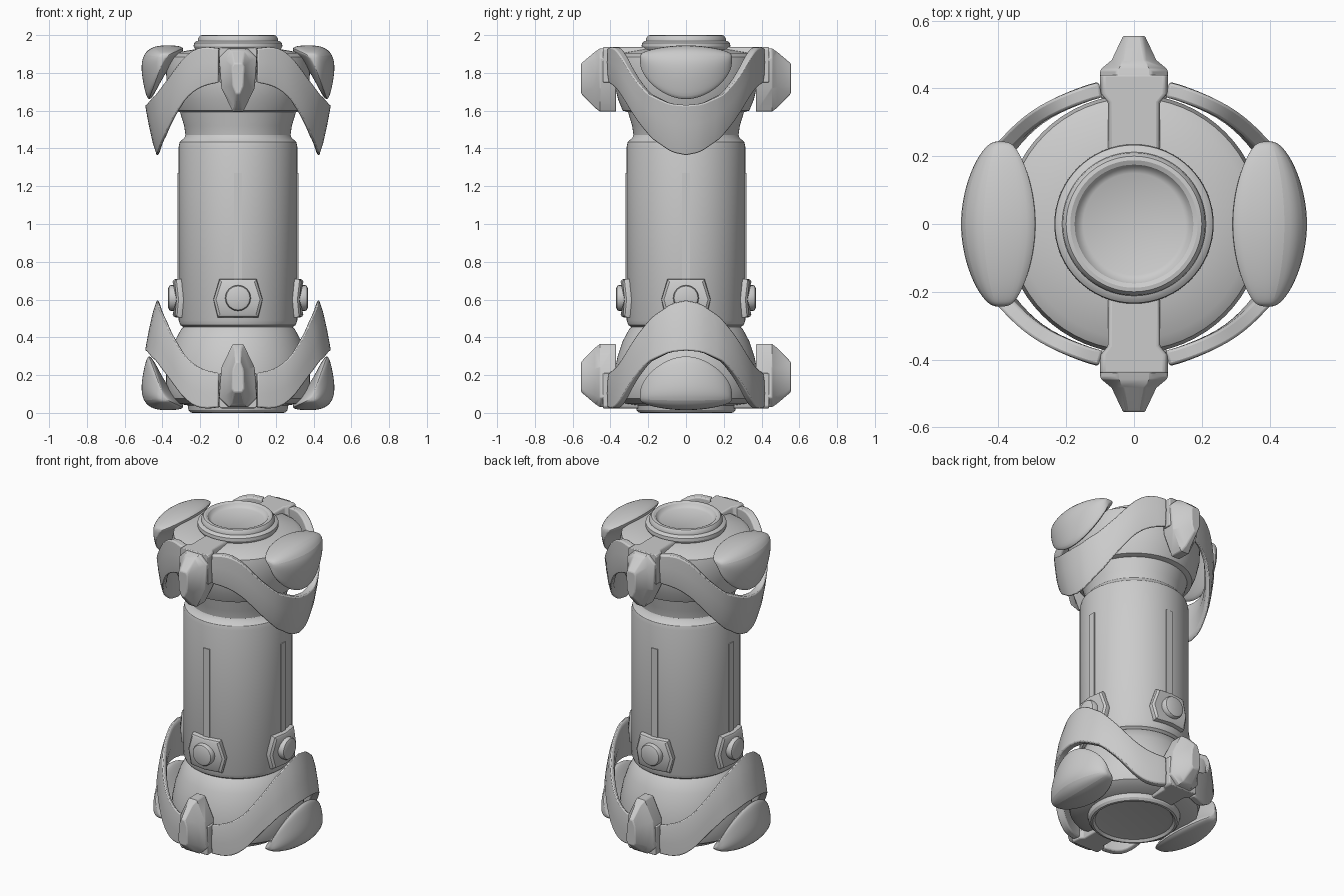
import bpy, bmesh
from math import sin, cos, pi, radians
from mathutils import Matrix, Vector

if "Cube" in bpy.data.objects:
    bpy.data.objects.remove(bpy.data.objects["Cube"])

MID = 0.98  # the end armour is mirrored about this height


def finish(name, bm, bevel=0, subsurf=0, angle=35):
    bmesh.ops.recalc_face_normals(bm, faces=bm.faces)
    me = bpy.data.meshes.new(name)
    bm.to_mesh(me)
    bm.free()
    ob = bpy.data.objects.new(name, me)
    bpy.context.collection.objects.link(ob)
    bpy.ops.object.select_all(action='DESELECT')
    ob.select_set(True)
    bpy.context.view_layer.objects.active = ob
    bpy.ops.object.shade_smooth_by_angle(angle=radians(angle))
    if bevel:
        m = ob.modifiers.new("bevel", 'BEVEL')
        m.width, m.segments, m.limit_method = bevel, 2, 'ANGLE'
        m.angle_limit = radians(40)
    if subsurf:
        m = ob.modifiers.new("smooth", 'SUBSURF')
        m.levels = m.render_levels = subsurf
    return ob


def loft(rings, xf=lambda p: p):
    """Closed rings joined one after another, both ends capped."""
    bm = bmesh.new()
    vs = [[bm.verts.new(xf(Vector(p))) for p in r] for r in rings]
    n = len(rings[0])
    for a, b in zip(vs, vs[1:]):
        for i in range(n):
            j = (i + 1) % n
            bm.faces.new((a[i], a[j], b[j], b[i]))
    bm.faces.new(vs[0])
    bm.faces.new(vs[-1])
    return bm


def lathe(name, profile, seg=64):
    rings = [[(r * cos(2 * pi * i / seg), r * sin(2 * pi * i / seg), z)
              for i in range(seg)] for r, z in profile]
    return finish(name, loft(rings), angle=30)


def flip(sx, sy, sz):
    return lambda p: Vector((sx * p.x, sy * p.y, MID + sz * (p.z - MID)))


def interp(table, t):
    for a, b in zip(table, table[1:]):
        if t <= b[0]:
            f = (t - a[0]) / (b[0] - a[0])
            f = max(0, min(1, f))
            return [u + (v - u) * f for u, v in zip(a[1:], b[1:])]
    return table[-1][1:]


# Central barrel and neck
lathe("barrel", [(.26, .42), (.29, .455), (.305, .465), (.314, .49), (.314, 1.41),
                 (.308, 1.435), (.285, 1.455), (.278, 1.47), (.285, 1.52),
                 (.305, 1.585), (.31, 1.62)])
# Heads at both ends
lathe("top_head", [(.30, 1.59), (.335, 1.60), (.36, 1.66), (.378, 1.74), (.382, 1.84),
                   (.372, 1.885), (.34, 1.905), (.2, 1.93)])
lathe("bottom_head", [(.27, .47), (.30, .445), (.335, .38), (.362, .30), (.38, .21),
                      (.382, .12), (.37, .075), (.33, .05), (.2, .03)])
# Top ring with dished centre, and foot disc
lathe("top_cap", [(.22, 1.91), (.235, 1.94), (.233, 1.958), (.222, 1.967), (.212, 1.97),
                  (.21, 1.985), (.20, 1.998), (.188, 2.0), (.175, 1.994), (.165, 1.978), (.15, 1.97)])
lathe("foot_disc", [(.27, .06), (.262, .015), (.25, .002), (.238, 0), (.225, .014), (.2, .018)])

# Wave shaped side bands: angle from the x axis, low z, high z, low radius, high radius
BAND = [(0, 1.36, 1.63, .437, .492), (10, 1.375, 1.637, .438, .49), (25, 1.45, 1.69, .442, .478),
        (36, 1.54, 1.77, .444, .462), (50, 1.66, 1.885, .44, .447), (58, 1.705, 1.925, .434, .438),
        (66, 1.73, 1.938, .43, .432), (76, 1.745, 1.93, .43, .43)]
SECTION = [(0, -.008), (.25, 0), (.6, .002), (1, 0), (1, -.045), (.5, -.045), (.08, -.03)]
band_rings = []
for k in range(-19, 20):
    a = k * 4
    lo, hi, r0, r1 = interp(BAND, abs(a))
    t = radians(a)
    band_rings.append([((r0 + (r1 - r0) * f + d) * cos(t), (r0 + (r1 - r0) * f + d) * sin(t),
                        lo + (hi - lo) * f) for f, d in SECTION])

# Rounded corner lobes nested in the bands
LOBE = [(.265, 1.94), (.36, 1.948), (.45, 1.945), (.505, 1.90), (.517, 1.82),
        (.497, 1.71), (.475, 1.635), (.435, 1.70), (.385, 1.80), (.32, 1.88)]
CX, CZ = .39, 1.885
lobe_rings = []
for y, s in [(-.245, .2), (-.225, .42), (-.18, .66), (-.12, .85), (-.06, .96), (0, 1),
             (.06, .96), (.12, .85), (.18, .66), (.225, .42), (.245, .2)]:
    lobe_rings.append([(CX + (x - CX) * s, y, CZ + (z - CZ) * s) for x, z in LOBE])

# Pointed brackets at front and back
HEX = [(.05, 1.93), (.1, 1.88), (.088, 1.72), (.028, 1.595)]
TIP = [(.022, 1.85), (.032, 1.83), (.028, 1.73), (.012, 1.69)]


def sym(half, y):
    return [(x, y, z) for x, z in half] + [(-x, y, z) for x, z in reversed(half)]


step = [(x * .66, z + (1.77 - z) * .12) for x, z in HEX]
nose_rings = [sym(HEX, .37), sym(HEX, .455), sym(step, .483), sym(TIP, .555)]
ARM = [(.07, 1.936), (.077, 1.925), (.077, 1.78)]
arm_rings = [sym(ARM, .2), sym(ARM, .36),
             sym([(.09, 1.936), (.1, 1.925), (.1, 1.75)], .385),
             sym([(.09, 1.936), (.1, 1.925), (.1, 1.75)], .44)]

for sz, end in ((1, "top"), (-1, "bottom")):
    for s, side, face in ((1, "right", "back"), (-1, "left", "front")):
        finish(f"{end}_{side}_band", loft(band_rings, flip(s, 1, sz)), bevel=.008)
        finish(f"{end}_{side}_lobe", loft(lobe_rings, flip(s, 1, sz)), subsurf=2)
        finish(f"{end}_{face}_nose", loft(nose_rings, flip(1, s, sz)), bevel=.006)
        finish(f"{end}_{face}_arm", loft(arm_rings, flip(1, s, sz)), bevel=.005)

# Plates, buttons and slim strips at four sides of the barrel
PLATE = [(-.11, .505), (0, .505), (.11, .505), (.135, .60), (.10, .71), (0, .71), (-.10, .71), (-.135, .60)]


def wrapped(outline, radii, cz):
    """Outline bent round the barrel, facing -y; radii give (radius, scale)."""
    return [[(r * sin(x * k / .33), -r * cos(x * k / .33), cz + (z - cz) * k)
             for x, z in outline] for r, k in radii]


for i, side in enumerate(("front", "right", "back", "left")):
    rot = Matrix.Rotation(i * pi / 2, 3, 'Z')
    turn = lambda p: rot @ p
    finish(f"{side}_plate", loft(wrapped(PLATE, [(.29, 1), (.328, 1), (.34, .95), (.346, .84)], .608), turn))
    circ = [(cos(2 * pi * j / 24), sin(2 * pi * j / 24)) for j in range(24)]
    finish(f"{side}_button", loft([[(r * x, -y, .608 + r * z) for x, z in circ]
                                   for r, y in ((.068, .33), (.068, .357), (.063, .365), (.05, .37))], turn))
    strip = [(-.022, .68), (.022, .68), (.022, 1.27), (-.022, 1.27)]
    finish(f"{side}_strip", loft(wrapped(strip, [(.30, 1), (.32, 1)], .975), turn))
